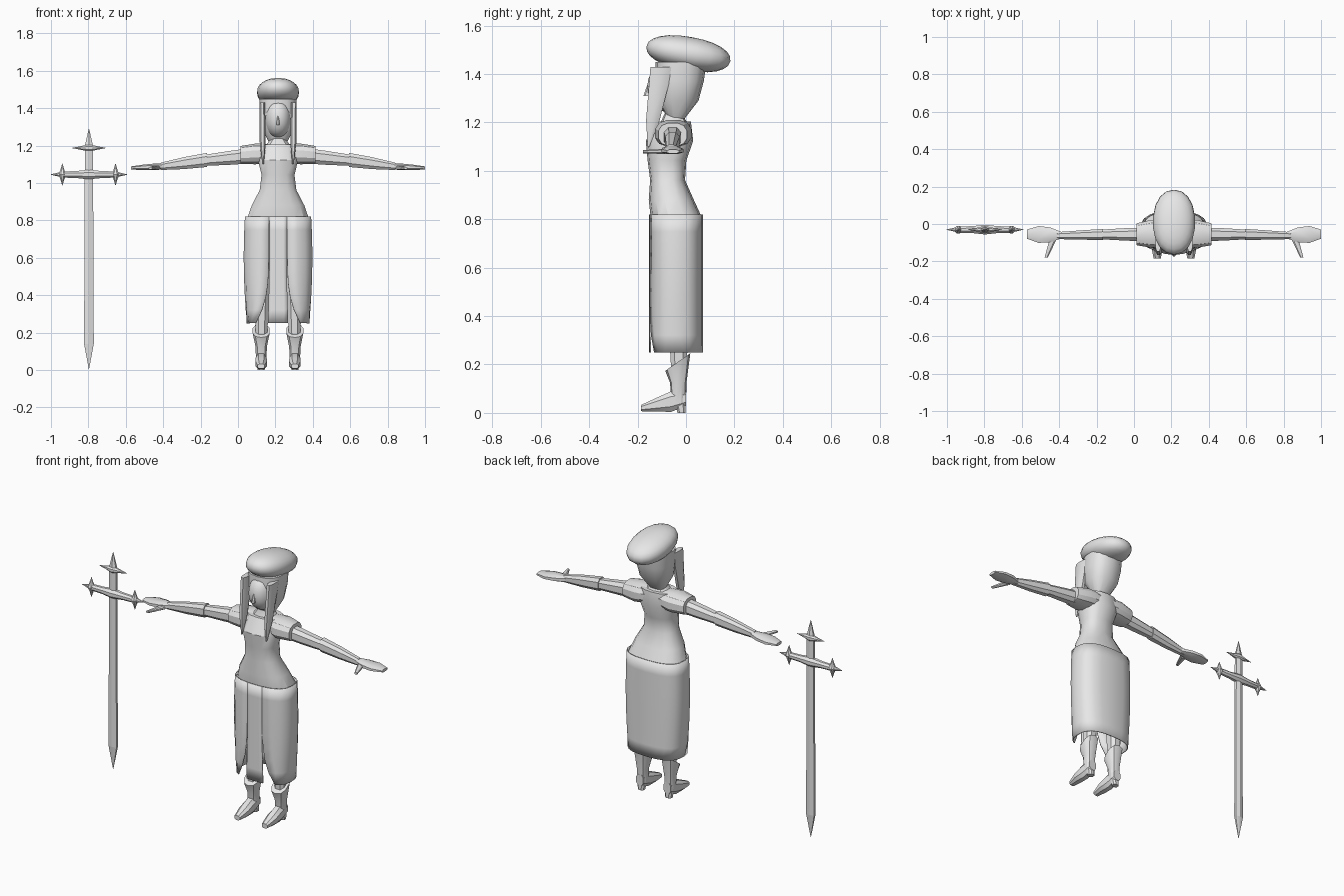
import bpy, bmesh, math
from mathutils import Vector

if "Cube" in bpy.data.objects:
    bpy.data.objects.remove(bpy.data.objects["Cube"], do_unlink=True)

grey = bpy.data.materials.new("plain_grey")
grey.use_nodes = True
grey.diffuse_color = (0.8, 0.8, 0.8, 1)
grey.node_tree.nodes["Principled BSDF"].inputs["Base Color"].default_value = grey.diffuse_color

FIGURE = Vector((0.214, 0, 0))
SWORD = Vector((-0.797, -0.03, 0))
made = []


def finish(name, bm, location):
    bmesh.ops.recalc_face_normals(bm, faces=bm.faces)
    mesh = bpy.data.meshes.new(name)
    bm.to_mesh(mesh)
    bm.free()
    mesh.materials.append(grey)
    obj = bpy.data.objects.new(name, mesh)
    obj.location = location
    bpy.context.collection.objects.link(obj)
    made.append(obj)
    return obj


def soften(value, power):
    return math.copysign(abs(value) ** power, value)


def bridge(bm, lower, upper):
    for a, b, c, d in zip(lower, lower[1:], upper[1:], upper):
        bm.faces.new((a, b, c, d))


def limb(name, start, end, sizes, sides=8, power=0.8, side=1, bow=0, tilt=0, at=FIGURE):
    """Closed loft with evenly spaced sections of the given half sizes.
    Sections lie square to the main axis of travel; bow bends the middle
    along y, and tilt slants the last section from front to back."""
    start, end = Vector(start), Vector(end)
    travel = [abs(c) for c in end - start]
    main = travel.index(max(travel))
    across = [k for k in range(len(travel)) if k != main]
    bm = bmesh.new()
    loops = []
    for k, size in enumerate(sizes):
        t = k / (len(sizes) - 1)
        loop = []
        for i in range(sides):
            angle = math.tau * (i + 0.5) / sides
            p = start.lerp(end, t)
            p.y += bow * math.sin(math.pi * t)
            offset = Vector()
            offset[across[0]] = size[0] * soften(math.cos(angle), power)
            offset[across[1]] = size[1] * soften(math.sin(angle), power)
            if size is sizes[-1]:
                offset.z += tilt * offset.y
            p += offset
            p.x *= side
            loop.append(bm.verts.new(p))
        loops.append(loop)
    for lower, upper in zip(loops, loops[1:]):
        bridge(bm, lower + lower[:1], upper + upper[:1])
    bm.faces.new(loops[0])
    bm.faces.new(loops[-1])
    return finish(name, bm, at)


def ball(name, centre, radii, tilt=0):
    bm = bmesh.new()
    bmesh.ops.create_uvsphere(bm, u_segments=18, v_segments=12, radius=1)
    for v in bm.verts:
        v.co = [soften(c, 0.92) * r for c, r in zip(v.co, radii)]
    obj = finish(name, bm, FIGURE + Vector(centre))
    obj.rotation_euler.x = math.radians(tilt)


def skirt_panel(name, columns, first_angle, last_angle):
    """Open cloth strip; the angles are measured from the front and vary with height."""
    bm = bmesh.new()
    rows = []
    levels = 8
    for k in range(levels + 1):
        t = k / levels
        half = 0.165 + 0.016 * math.sin(math.pi * t * 0.8)
        row = []
        for i in range(columns + 1):
            a = first_angle(t) + (last_angle(t) - first_angle(t)) * i / columns
            x = half * soften(math.sin(math.radians(a)), 0.75)
            y = 0.108 * soften(math.cos(math.radians(a)), 0.75)
            row.append(bm.verts.new((x, -0.041 - y, 0.25 + 0.57 * t)))
        rows.append(row)
    for lower, upper in zip(rows, rows[1:]):
        bridge(bm, lower, upper)
    cloth = finish(name, bm, FIGURE).modifiers.new("cloth", "SOLIDIFY")
    cloth.thickness = 0.006
    cloth.offset = 0


# Dress: fitted bodice, skirt wrapped round sides and back, loose front panel between slits
limb("bodice", (0, -0.038, 0.8), (0, -0.05, 1.205),
     [(0.172, 0.107), (0.143, 0.093), (0.1, 0.072), (0.09, 0.08), (0.11, 0.098), (0.1, 0.07)],
     sides=14, bow=-0.035)


def slit_edge(t):
    return 10 + 30 * (1 - t) ** 6


def panel_edge(t):
    return 10 - 2 * math.sin(math.pi * t) + 3 * (1 - t)


skirt_panel("skirt_wrap", 18, slit_edge, lambda t: 360 - slit_edge(t))
skirt_panel("skirt_front_panel", 4, lambda t: -panel_edge(t), panel_edge)

# Head
limb("neck", (0, -0.05, 1.19), (0, -0.055, 1.29),
     [(0.08, 0.06), (0.034, 0.034), (0.034, 0.034)], sides=10)
ball("face", (0, -0.06, 1.345), (0.072, 0.1, 0.104))
limb("nose", (0, -0.16, 1.31), (0, -0.145, 1.37), [(0.01, 0.016), (0.004, 0.01)], sides=6)
limb("hair_back", (0, -0.04, 1.21), (0, -0.02, 1.45),
     [(0.045, 0.03), (0.088, 0.085), (0.1, 0.1), (0.1, 0.105)], sides=14)
ball("hat", (0, 0.01, 1.484), (0.113, 0.176, 0.07), tilt=-10)

for side, label in ((1, "left_"), (-1, "right_")):
    # Hair lock beside the face
    limb(label + "hair_lock", (0.08, -0.155, 1.1), (0.085, -0.1, 1.43),
         [(0.004, 0.004), (0.017, 0.03), (0.017, 0.04), (0.016, 0.05)], side=side)

    # Cap sleeve, arm with flared cuff, hand and thumb
    limb(label + "cap_sleeve", (0.04, -0.05, 1.16), (0.2, -0.055, 1.15),
         [(0.07, 0.05), (0.077, 0.057), (0.06, 0.049)], sides=12, side=side)
    limb(label + "upper_arm", (0.1, -0.055, 1.15), (0.4, -0.056, 1.12),
         [(0.04, 0.045), (0.036, 0.04), (0.027, 0.031)], side=side)
    limb(label + "forearm", (0.38, -0.056, 1.123), (0.625, -0.062, 1.089),
         [(0.032, 0.04), (0.026, 0.034), (0.02, 0.021)], side=side)
    limb(label + "hand", (0.6, -0.06, 1.09), (0.786, -0.054, 1.08),
         [(0.018, 0.018), (0.042, 0.018), (0.048, 0.015), (0.026, 0.009)], side=side)
    limb(label + "thumb", (0.683, -0.178, 1.079), (0.648, -0.085, 1.081),
         [(0.009, 0.007), (0.02, 0.012)], side=side)

    # Leg, boot with slanted rim, shoe and heel
    limb(label + "leg", (0.09, -0.03, 0.12), (0.08, -0.03, 0.8),
         [(0.03, 0.03), (0.045, 0.05), (0.06, 0.07)], side=side)
    limb(label + "boot_shaft", (0.09, -0.03, 0.04), (0.09, -0.034, 0.21),
         [(0.028, 0.03), (0.032, 0.034), (0.047, 0.052)], sides=10, side=side, tilt=0.7)
    limb(label + "shoe", (0.09, -0.185, 0.02), (0.09, 0, 0.06),
         [(0.02, 0.014), (0.033, 0.03), (0.031, 0.045), (0.025, 0.034)], side=side)
    limb(label + "heel", (0.09, -0.018, 0), (0.09, -0.025, 0.05),
         [(0.02, 0.018), (0.024, 0.025)], side=side)


# Sword blade with a point at each end
TIP = (0.001, 0.001)
LOW, HIGH = (0.03, 0.014), (0.025, 0.014)
for name, bottom, top, sizes in (
        ("blade_point", 0.005, 0.14, [TIP, LOW]),
        ("blade", 0.14, 1.2, [LOW, HIGH]),
        ("pommel_spike", 1.2, 1.29, [HIGH, TIP])):
    limb(name, (0, 0, bottom), (0, 0, top), sizes, sides=6, power=1, at=SWORD)


def spiked_bar(name, centre, reach, radii):
    """Bar tapering to a point at both ends; radii run from the end to the middle."""
    half = [TIP] + [(r, r) for r in radii]
    centre, reach = Vector(centre), Vector(reach)
    limb(name, centre - reach, centre + reach, half + half[-2::-1], power=1, at=SWORD)


# Cross guards and the small pointed studs on the main one
spiked_bar("main_guard", (0, 0, 1.045), (0.205, 0, 0), [0.018, 0.02, 0.028])
spiked_bar("upper_guard", (0, 0, 1.187), (0.09, 0, 0), [0.01, 0.022])
for side, label in ((1, "left_"), (-1, "right_")):
    spiked_bar(label + "guard_stud", (side * 0.142, 0, 1.045), (0, 0, 0.058), [0.01, 0.022])

# Smooth shading with crisp edges
bpy.ops.object.select_all(action="DESELECT")
for obj in made:
    obj.select_set(True)
bpy.context.view_layer.objects.active = made[0]
bpy.ops.object.shade_smooth_by_angle(angle=math.radians(32))
